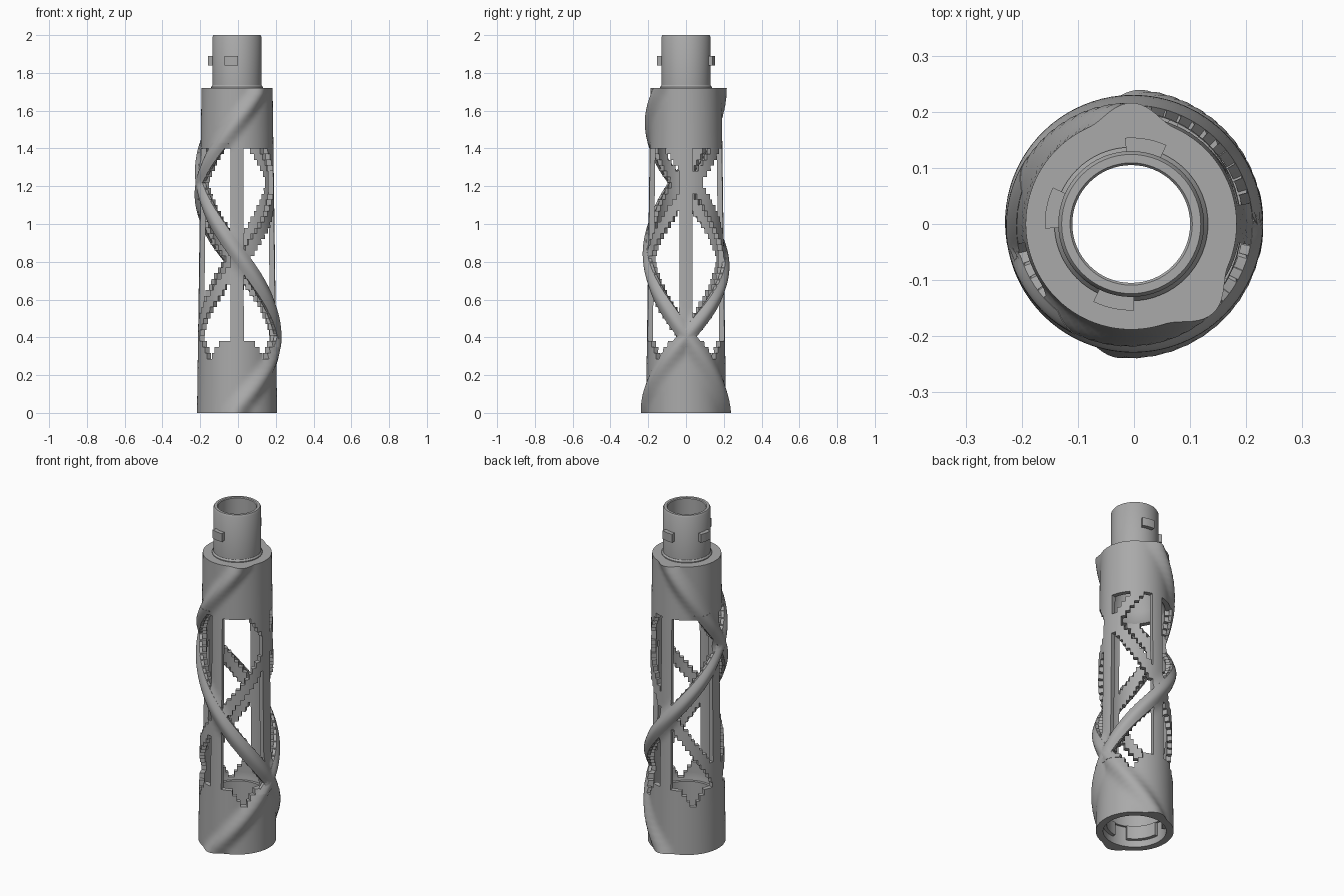
import bpy, bmesh, math

if "Cube" in bpy.data.objects:
    bpy.data.objects.remove(bpy.data.objects["Cube"])

HEIGHT, WIN_LOW, WIN_HIGH = 1.72, 0.38, 1.4
AXIS_X = -0.005

grey = bpy.data.materials.new("plain grey")
grey.use_nodes = True
COLOUR = (0.4, 0.4, 0.4, 1)
grey.diffuse_color = COLOUR
grey.node_tree.nodes["Principled BSDF"].inputs["Base Color"].default_value = COLOUR


def steps(a, b, n):
    return [a + (b - a) * i / n for i in range(n + 1)]


def gap(a, b):
    """Smallest angle between two directions in degrees."""
    return abs((a - b + 180) % 360 - 180)


def strand_a(z):
    return 85 - 206.5 * z


def strand_b(z):
    return -95 + 237 * z


def outer_radius(angle, z):
    """Tapered body with two raised helical ridges."""
    d = min(gap(angle, strand_a(z)), gap(angle, strand_b(z)))
    bump = math.cos(math.radians(90 * min(d / 24, 1))) ** 2
    return 0.212 - 0.024 * z / HEIGHT + 0.028 * bump


def inner_radius(angle, z):
    base = 0.212 - 0.024 * z / HEIGHT - 0.028
    if z < 0.28:
        return 0.172
    if z > WIN_HIGH + 0.01:
        return max(0.106, 0.15 - 0.2 * (z - WIN_HIGH))
    return base


def lattice(angle, z):
    """True where the body wall is solid."""
    if z > WIN_HIGH:
        return True
    if z < WIN_LOW:
        return gap(4 * angle, 180) / 4 > 20 * (z - 0.28) / 0.1
    bar = gap(4 * angle, 0) / 4 < 10
    ridge = min(gap(angle, strand_a(z)), gap(angle, strand_b(z))) < 12
    flat = min(gap(angle, strand_a(z) + 180), gap(angle, strand_b(z) + 180)) < 11
    return bar or ridge or flat


def wall(name, us, zs, outer, inner, keep=lambda a, z: True, wrap=False, twist=lambda z: 0):
    """Thick curved wall from a grid of cells, open where keep is false."""
    bm = bmesh.new()
    nu, nz = len(us) - 1, len(zs) - 1
    cache = {}

    def vert(i, j, side):
        i = i % nu if wrap else i
        if (i, j, side) not in cache:
            z = zs[j]
            a = us[i] + twist(z)
            r = (inner if side else outer)(a, z)
            t = math.radians(a)
            cache[i, j, side] = bm.verts.new((AXIS_X + r * math.cos(t), r * math.sin(t), z))
        return cache[i, j, side]

    cells = set()
    for i in range(nu):
        for j in range(nz):
            z = (zs[j] + zs[j + 1]) / 2
            if keep((us[i] + us[i + 1]) / 2 + twist(z), z):
                cells.add((i, j))
    for i, j in cells:
        ring = [(i, j), (i + 1, j), (i + 1, j + 1), (i, j + 1)]
        bm.faces.new([vert(*c, 0) for c in ring])
        bm.faces.new([vert(*c, 1) for c in reversed(ring)])
        around = [(i, j - 1), (i + 1, j), (i, j + 1), (i - 1, j)]
        for k, (p, q) in enumerate(around):
            if ((p % nu if wrap else p), q) not in cells:
                a, b = ring[k], ring[(k + 1) % 4]
                bm.faces.new([vert(*b, 0), vert(*a, 0), vert(*a, 1), vert(*b, 1)])
    return finish(name, bm)


def finish(name, bm):
    mesh = bpy.data.meshes.new(name)
    bm.to_mesh(mesh)
    bm.free()
    mesh.materials.append(grey)
    ob = bpy.data.objects.new(name, mesh)
    bpy.context.collection.objects.link(ob)
    bpy.ops.object.select_all(action="DESELECT")
    ob.select_set(True)
    bpy.context.view_layer.objects.active = ob
    bpy.ops.object.shade_smooth_by_angle(angle=math.radians(32))
    return ob


def arc_block(name, middle, half, r_in, r_out, low, high):
    return wall(name, steps(middle - half, middle + half, 10), [low, high],
                lambda a, z: r_out, lambda a, z: r_in)


# Main body with stepped lattice windows
rows = steps(0, WIN_LOW, 12) + steps(WIN_LOW, WIN_HIGH, 34)[1:] + steps(WIN_HIGH, HEIGHT, 11)[1:]
wall("lattice_body", steps(0, 360, 144), rows, outer_radius, inner_radius, lattice, True)

# Smooth skins over the two raised strands
for name, strand in (("ridge_strand_a", strand_a), ("ridge_strand_b", strand_b)):
    wall(name, steps(-14, 14, 12), steps(WIN_LOW - 0.03, WIN_HIGH + 0.03, 60),
         lambda a, z: outer_radius(a, z) + 0.001,
         lambda a, z: outer_radius(a, z) - 0.016, twist=strand)

# Top spigot, a hollow tube with a softened rim
profile = [(0.105, 1.68), (0.137, 1.68), (0.137, 1.725), (0.13, 1.735),
           (0.13, 1.99), (0.124, 2.0), (0.109, 2.0), (0.105, 1.995)]
bm = bmesh.new()
SIDES = 64
loops = []
for k in range(SIDES):
    t = math.tau * k / SIDES
    loops.append([bm.verts.new((AXIS_X + r * math.cos(t), r * math.sin(t), z)) for r, z in profile])
for k in range(SIDES):
    here, after = loops[k], loops[(k + 1) % SIDES]
    for m in range(len(profile)):
        n = (m + 1) % len(profile)
        bm.faces.new([here[m], after[m], after[n], here[n]])
finish("top_spigot", bm)

# Locking lugs on the spigot
for n, middle in enumerate((80, 169, 258)):
    arc_block(f"locking_lug_{n + 1}", middle, 14, 0.125, 0.154, 1.84, 1.89)

# Slotted socket inside the base
for n in range(4):
    arc_block(f"socket_segment_{n + 1}", 35 + 90 * n, 31, 0.152, 0.18, 0.04, 0.12)
wall("socket_ring", steps(0, 360, 64), [0.12, 0.27], lambda a, z: 0.18,
     lambda a, z: 0.16, wrap=True)
